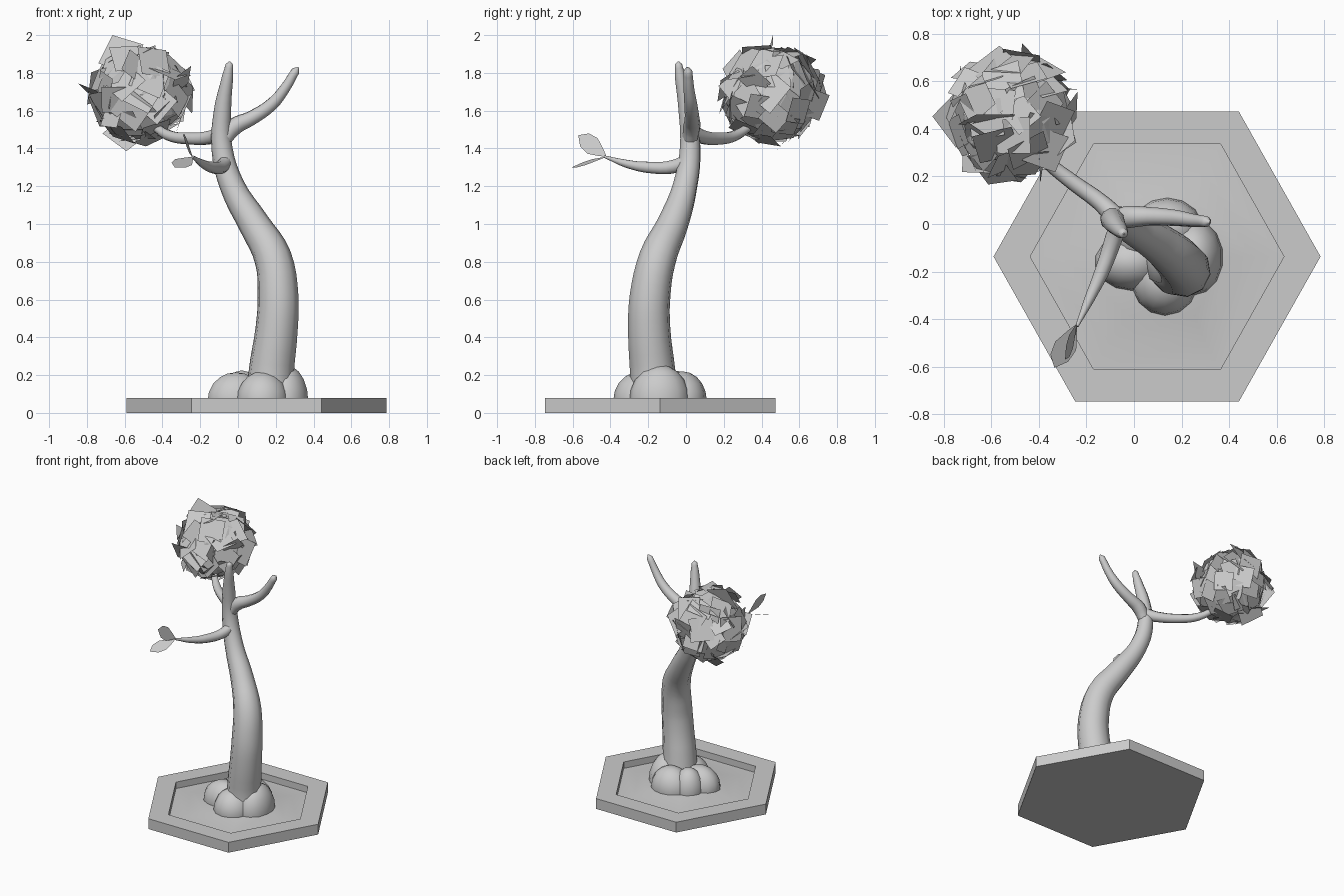
import bpy, bmesh, math, random
from mathutils import Vector, Matrix

random.seed(7)
if "Cube" in bpy.data.objects:
    bpy.data.objects.remove(bpy.data.objects["Cube"])

grey = bpy.data.materials.new("plain grey")
grey.use_nodes = True
COLOUR = (0.6, 0.6, 0.6, 1)
grey.diffuse_color = COLOUR
grey.node_tree.nodes["Principled BSDF"].inputs["Base Color"].default_value = COLOUR


def shade(obj, angle):
    bpy.ops.object.select_all(action='DESELECT')
    obj.select_set(True)
    bpy.context.view_layer.objects.active = obj
    bpy.ops.object.shade_smooth_by_angle(angle=math.radians(angle))


def finish(name, bm, smooth=None):
    mesh = bpy.data.meshes.new(name)
    bm.to_mesh(mesh)
    bm.free()
    mesh.materials.append(grey)
    obj = bpy.data.objects.new(name, mesh)
    bpy.context.collection.objects.link(obj)
    if smooth:
        shade(obj, smooth)
    return obj


def limb(name, points):
    """Round tapering limb through (x, y, z, radius) points."""
    curve = bpy.data.curves.new(name, 'CURVE')
    curve.dimensions = '3D'
    curve.bevel_depth = 1
    curve.bevel_resolution = 3
    curve.resolution_u = 4
    curve.use_fill_caps = True
    spline = curve.splines.new('BEZIER')
    spline.bezier_points.add(len(points) - 1)
    for bp, (x, y, z, r) in zip(spline.bezier_points, points):
        bp.co = (x, y, z)
        bp.radius = r
        bp.handle_left_type = bp.handle_right_type = 'AUTO'
    curve.materials.append(grey)
    obj = bpy.data.objects.new(name, curve)
    bpy.context.collection.objects.link(obj)
    bpy.ops.object.select_all(action='DESELECT')
    obj.select_set(True)
    bpy.context.view_layer.objects.active = obj
    bpy.ops.object.convert(target='MESH')
    shade(bpy.context.object, 60)


# Hexagonal tray with a sunken, gently mounded floor
CX, CY = 0.097, -0.137
bm = bmesh.new()


def hexagon(radius, z, dx=0, dy=0):
    ring = []
    for i in range(6):
        a = i * math.pi / 3
        ring.append(bm.verts.new((CX + dx + radius * math.cos(a),
                                  CY + dy + radius * 1.025 * math.sin(a), z)))
    return ring


rings = [hexagon(0.688, 0), hexagon(0.688, 0.08), hexagon(0.534, 0.08),
         hexagon(0.534, 0.03), hexagon(0.4, 0.035), hexagon(0.28, 0.06, 0.02, 0)]
bm.faces.new(rings[0][::-1])
for low, high in zip(rings, rings[1:]):
    for i in range(6):
        j = (i + 1) % 6
        bm.faces.new((low[i], low[j], high[j], high[i]))
bm.faces.new(rings[-1])
finish("hexagonal_tray", bm, 25)

# Root lumps: x, y, half sizes in x, y and z
lumps = [(0.13, -0.24, 0.14, 0.145, 0.155), (0.14, -0.02, 0.15, 0.13, 0.155),
         (0.25, -0.14, 0.125, 0.16, 0.19), (-0.01, -0.16, 0.155, 0.12, 0.15),
         (0.02, -0.06, 0.11, 0.11, 0.16)]
for n, (x, y, sx, sy, sz) in enumerate(lumps):
    bm = bmesh.new()
    bmesh.ops.create_uvsphere(bm, u_segments=14, v_segments=10, radius=1)
    bmesh.ops.transform(bm, verts=bm.verts, matrix=Matrix.Translation((x, y, 0.065))
                        @ Matrix.Diagonal((sx, sy, sz, 1)))
    geom = bm.verts[:] + bm.edges[:] + bm.faces[:]
    bmesh.ops.bisect_plane(bm, geom=geom, plane_co=(0, 0, 0.04),
                           plane_no=(0, 0, -1), clear_outer=True)
    finish("root_lump_%d" % (n + 1), bm, 60)

# Trunk and branches
limb("trunk", [(0.17, -0.165, 0.05, 0.14), (0.175, -0.175, 0.2, 0.122),
               (0.205, -0.195, 0.45, 0.113), (0.212, -0.19, 0.62, 0.109),
               (0.185, -0.15, 0.82, 0.1), (0.085, -0.07, 1.0, 0.083),
               (-0.03, -0.005, 1.2, 0.066), (-0.085, 0.022, 1.4, 0.056),
               (-0.082, 0.005, 1.6, 0.046), (-0.055, -0.03, 1.78, 0.03),
               (-0.045, -0.04, 1.845, 0.02), (-0.043, -0.041, 1.86, 0.004)])
limb("left_branch", [(-0.08, 0.02, 1.44, 0.04), (-0.02, 0.03, 1.515, 0.047),
                     (0.07, 0.032, 1.56, 0.039), (0.18, 0.025, 1.635, 0.034),
                     (0.25, 0.015, 1.72, 0.028), (0.305, 0.01, 1.81, 0.023),
                     (0.32, 0.008, 1.83, 0.004)])
limb("back_branch", [(-0.07, 0.02, 1.49, 0.045), (-0.14, 0.09, 1.46, 0.037),
                     (-0.25, 0.17, 1.452, 0.033), (-0.37, 0.265, 1.47, 0.028),
                     (-0.47, 0.37, 1.54, 0.018)])
limb("front_branch", [(-0.06, 0.02, 1.345, 0.035), (-0.085, -0.06, 1.305, 0.037),
                      (-0.135, -0.2, 1.3, 0.031), (-0.185, -0.31, 1.318, 0.022),
                      (-0.24, -0.43, 1.356, 0.007)])


# Two leaves at the tip of the front branch
def leaf(name, base, tip, side, width):
    base, tip, side = Vector(base), Vector(tip), Vector(side).normalized()
    bm = bmesh.new()
    left, right = [], []
    for t, w in ((0.2, 0.45), (0.5, 1), (0.78, 0.85)):
        p = base.lerp(tip, t)
        left.append(bm.verts.new(p + side * w * width))
        right.append(bm.verts.new(p - side * w * width))
    bm.faces.new([bm.verts.new(base)] + left + [bm.verts.new(tip)] + right[::-1])
    finish(name, bm)


leaf("flat_leaf", (-0.24, -0.42, 1.356), (-0.335, -0.605, 1.3), (1, -0.4, -0.35), 0.05)
leaf("upright_leaf", (-0.24, -0.42, 1.356), (-0.29, -0.57, 1.47), (-0.15, 0.5, 0.75), 0.05)

# Foliage: a faceted ball wrapped in loose square leaves
CENTRE = Vector((-0.515, 0.46, 1.685))
bm = bmesh.new()
bmesh.ops.create_icosphere(bm, subdivisions=2, radius=0.235,
                           matrix=Matrix.Translation(CENTRE))
finish("foliage_core", bm)

bm = bmesh.new()
COUNT = 75
for i in range(COUNT):
    z = 1 - 2 * (i + 0.5) / COUNT
    a = i * math.pi * (3 - math.sqrt(5))
    ring = math.sqrt(1 - z * z)
    out = Vector((ring * math.cos(a), ring * math.sin(a), z))
    tilt = Vector([random.gauss(0, 0.32) for _ in range(3)])
    turn = (out + tilt).to_track_quat('Z', 'Y').to_matrix().to_4x4()
    place = (Matrix.Translation(CENTRE + out * random.uniform(0.225, 0.25)) @ turn
             @ Matrix.Rotation(random.uniform(0, math.pi), 4, 'Z'))
    h = random.uniform(0.06, 0.09)
    bm.faces.new([bm.verts.new(place @ Vector((x * h, y * h, 0)))
                  for x, y in ((-1, -1), (1, -1), (1, 1), (-1, 1))])
# Large leaf reaching over the top
corners = [(-0.74, 0.42, 1.85), (-0.665, 0.46, 2.0), (-0.5, 0.46, 1.95), (-0.57, 0.4, 1.8)]
bm.faces.new([bm.verts.new(c) for c in corners])
finish("foliage_leaves", bm)
